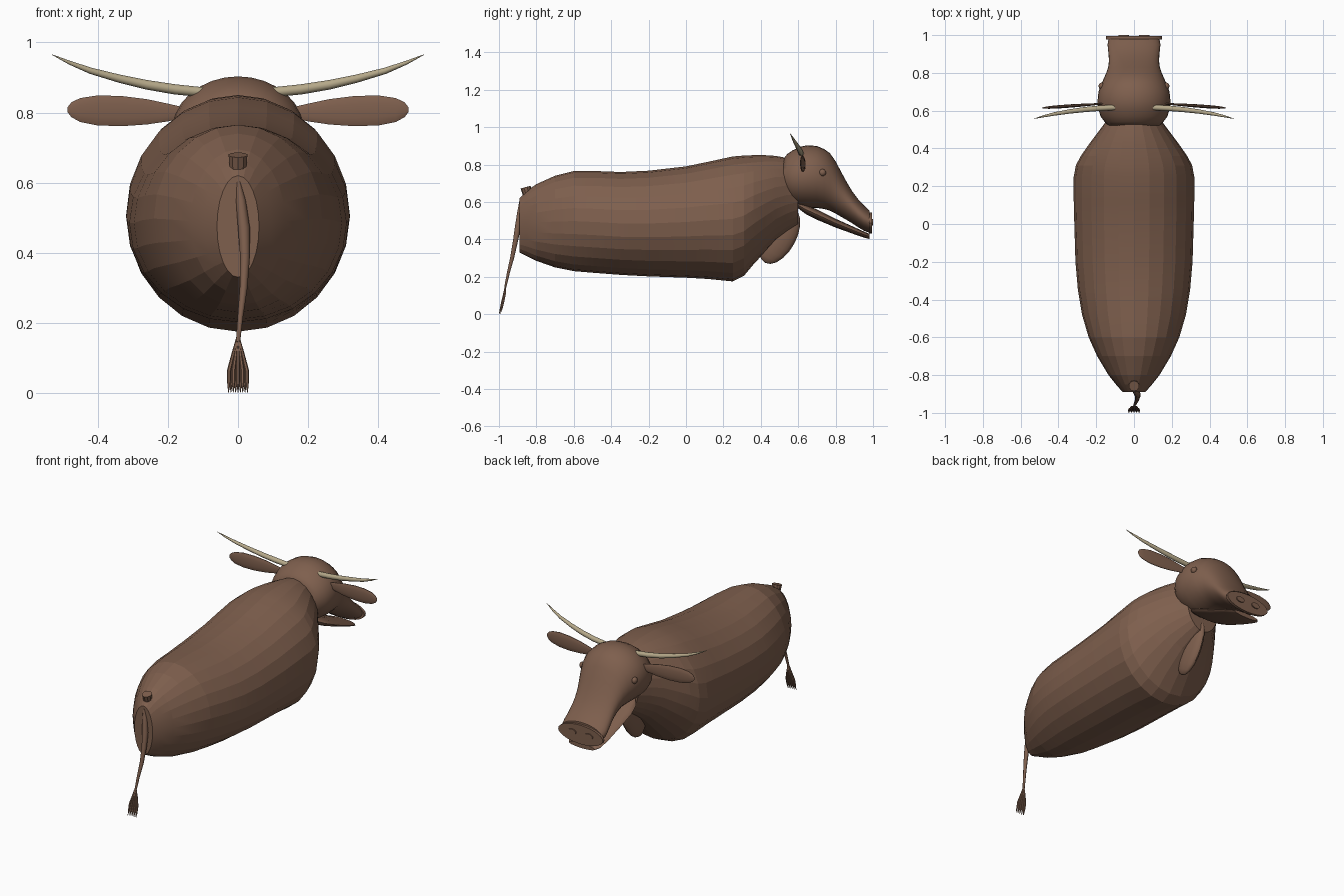
import bpy, bmesh, math
from mathutils import Vector, Matrix


def material(name, rgb):
    m = bpy.data.materials.new(name)
    m.diffuse_color = (*rgb, 1)
    return m


BROWN = material("brown hide", (0.21, 0.115, 0.075))
HORN = material("pale horn", (0.46, 0.39, 0.25))


def finish(name, bm, mat, smooth=None):
    bmesh.ops.recalc_face_normals(bm, faces=bm.faces[:])
    me = bpy.data.meshes.new(name)
    bm.to_mesh(me)
    bm.free()
    me.materials.append(mat)
    ob = bpy.data.objects.new(name, me)
    bpy.context.collection.objects.link(ob)
    if smooth:
        bpy.ops.object.select_all(action='DESELECT')
        ob.select_set(True)
        bpy.context.view_layer.objects.active = ob
        bpy.ops.object.shade_smooth_by_angle(angle=math.radians(smooth))
    return ob


def skin(bm, rings):
    # Join successive rings of points and cap both ends
    rings = [[bm.verts.new(p) for p in r] for r in rings]
    n = len(rings[0])
    for a, b in zip(rings, rings[1:]):
        for i in range(n):
            j = (i + 1) % n
            bm.faces.new((a[i], a[j], b[j], b[i]))
    bm.faces.new(rings[0][::-1])
    bm.faces.new(rings[-1])


def loft(name, stations, n, smooth=None):
    # Elliptic sections along y: (y, top z, bottom z, half width)
    bm = bmesh.new()
    rings = []
    for y, top, bot, w in stations:
        rings.append([(w * math.sin(2 * math.pi * i / n), y,
                       (top + bot) / 2 + (top - bot) / 2 * math.cos(2 * math.pi * i / n))
                      for i in range(n)])
    skin(bm, rings)
    return finish(name, bm, BROWN, smooth)


def tube(bm, pts, n):
    # Round tapering sweep: (x, y, z, radius)
    rings = []
    for k, p in enumerate(pts):
        t = Vector(pts[min(k + 1, len(pts) - 1)][:3]) - Vector(pts[max(k - 1, 0)][:3])
        u = t.cross(Vector((0, 1, 0))).normalized()
        v = t.cross(u).normalized()
        rings.append([Vector(p[:3]) + p[3] * (u * math.cos(a) + v * math.sin(a))
                      for a in (2 * math.pi * i / n for i in range(n))])
    skin(bm, rings)


def ellipsoid(name, centre, size, rot=Matrix(), smooth=40, seg=20):
    bm = bmesh.new()
    bmesh.ops.create_uvsphere(
        bm, u_segments=seg, v_segments=seg // 2, radius=1,
        matrix=Matrix.Translation(centre) @ rot @ Matrix.Diagonal((*size, 1)))
    return finish(name, bm, BROWN, smooth)


def disc(name, centre, rx, rz, depth, seg=28):
    # Oval plate facing along y
    bm = bmesh.new()
    bmesh.ops.create_cone(
        bm, cap_ends=True, segments=seg, radius1=1, radius2=1, depth=1,
        matrix=Matrix.Translation(centre) @ Matrix.Diagonal((rx, depth, rz, 1))
        @ Matrix.Rotation(math.pi / 2, 4, 'X'))
    return finish(name, bm, BROWN, 30)


# Barrel body and neck
loft("body", [
    (-0.89, 0.62, 0.33, 0.06), (-0.85, 0.66, 0.31, 0.095), (-0.80, 0.695, 0.285, 0.135),
    (-0.70, 0.74, 0.25, 0.195), (-0.60, 0.765, 0.23, 0.24), (-0.48, 0.765, 0.22, 0.275),
    (-0.35, 0.76, 0.21, 0.297), (-0.20, 0.767, 0.202, 0.31), (0.00, 0.79, 0.195, 0.316),
    (0.12, 0.815, 0.188, 0.319), (0.25, 0.843, 0.175, 0.319), (0.31, 0.848, 0.205, 0.308),
    (0.36, 0.85, 0.265, 0.282), (0.42, 0.85, 0.33, 0.24), (0.48, 0.846, 0.395, 0.195),
    (0.54, 0.835, 0.44, 0.15), (0.60, 0.80, 0.48, 0.11)], 24, 8)

# Throat flap
ellipsoid("dewlap", (0, 0.50, 0.42), (0.035, 0.09, 0.165),
          Matrix.Rotation(math.radians(-28), 4, 'X'))

# Head with tapering muzzle
loft("head", [
    (0.522, 0.83, 0.63, 0.135), (0.54, 0.855, 0.605, 0.155), (0.57, 0.876, 0.585, 0.177),
    (0.61, 0.895, 0.572, 0.189), (0.65, 0.903, 0.568, 0.193), (0.70, 0.899, 0.568, 0.188),
    (0.74, 0.882, 0.562, 0.174), (0.77, 0.86, 0.553, 0.16), (0.80, 0.817, 0.538, 0.147),
    (0.83, 0.76, 0.52, 0.137), (0.86, 0.705, 0.503, 0.133), (0.89, 0.655, 0.485, 0.134),
    (0.92, 0.615, 0.465, 0.137), (0.95, 0.583, 0.447, 0.14), (0.98, 0.555, 0.435, 0.135)],
    32, 40)

# Lower jaw
loft("lower_jaw", [
    (0.60, 0.60, 0.565, 0.085), (0.64, 0.585, 0.535, 0.12), (0.70, 0.56, 0.505, 0.13),
    (0.80, 0.51, 0.463, 0.122), (0.90, 0.465, 0.427, 0.115), (0.955, 0.44, 0.408, 0.105),
    (0.98, 0.43, 0.402, 0.085)], 20, 40)

# Flat nose plate and raised nostrils
disc("nose_plate", (0, 0.986, 0.488), 0.147, 0.056, 0.016)
for s in (-1, 1):
    side = "left" if s < 0 else "right"
    disc("nostril_" + side, (s * 0.055, 0.996, 0.492), 0.028, 0.017, 0.008, 16)

    # Eye
    ellipsoid("eye_" + side, (s * 0.172, 0.73, 0.757), (0.016, 0.019, 0.019), seg=14)

    # Curved horn
    bm = bmesh.new()
    tube(bm, [(s * x, y, z, r) for x, y, z, r in (
        (0.10, 0.617, 0.858, 0.014), (0.18, 0.613, 0.866, 0.0145),
        (0.26, 0.606, 0.879, 0.0135), (0.34, 0.596, 0.897, 0.0115),
        (0.42, 0.583, 0.919, 0.009), (0.48, 0.57, 0.942, 0.0055),
        (0.53, 0.557, 0.965, 0.0008))], 12)
    finish("horn_" + side, bm, HORN, 50)

    # Flat leaf-shaped ear, fuller toward the tip
    bm = bmesh.new()
    rings = []
    for x, h, zc in ((0.15, 0.014, 0.80), (0.20, 0.026, 0.80), (0.26, 0.037, 0.802),
                     (0.33, 0.044, 0.804), (0.40, 0.044, 0.806), (0.45, 0.035, 0.807),
                     (0.475, 0.022, 0.808), (0.487, 0.006, 0.808)):
        y = 0.638 - (x - 0.15) * 0.07
        rings.append([(s * x, y + 0.2 * h * math.cos(a), zc + h * math.sin(a))
                      for a in (2 * math.pi * i / 14 for i in range(14))])
    skin(bm, rings)
    finish("ear_" + side, bm, BROWN, 50)

# Small stub above the tail
bm = bmesh.new()
tube(bm, [(0, -0.825, 0.645, 0.027), (0, -0.85, 0.655, 0.027), (0, -0.872, 0.66, 0.026)], 10)
bm.clear()
bmesh.ops.create_cone(
    bm, cap_ends=True, segments=10, radius1=0.023, radius2=0.028, depth=0.06,
    matrix=Matrix.Translation((0, -0.85, 0.65)) @ Matrix.Rotation(math.radians(15), 4, 'X'))
finish("rump_stub", bm, BROWN, 30)

# Hanging tail
bm = bmesh.new()
tube(bm, [(0.0, -0.885, 0.615, 0.004), (0.008, -0.888, 0.55, 0.014),
          (0.017, -0.898, 0.47, 0.017), (0.02, -0.912, 0.39, 0.014),
          (0.016, -0.93, 0.30, 0.011), (0.007, -0.95, 0.22, 0.008),
          (0.0, -0.966, 0.145, 0.006)], 10)
finish("tail", bm, BROWN, 40)

# Tuft of strands at the tail end
bm = bmesh.new()
for i in range(-4, 5):
    dy = 0.005 if i % 2 else -0.001
    tube(bm, [(i * 0.0008, -0.965, 0.155, 0.003), (i * 0.0035, -0.972 + dy, 0.11, 0.005),
              (i * 0.0063, -0.982 + dy, 0.065, 0.006), (i * 0.0065, -0.99 + dy, 0.03, 0.005),
              (i * 0.0068, -0.998 + dy, 0.002, 0.001)], 6)
finish("tail_tuft", bm, BROWN)
